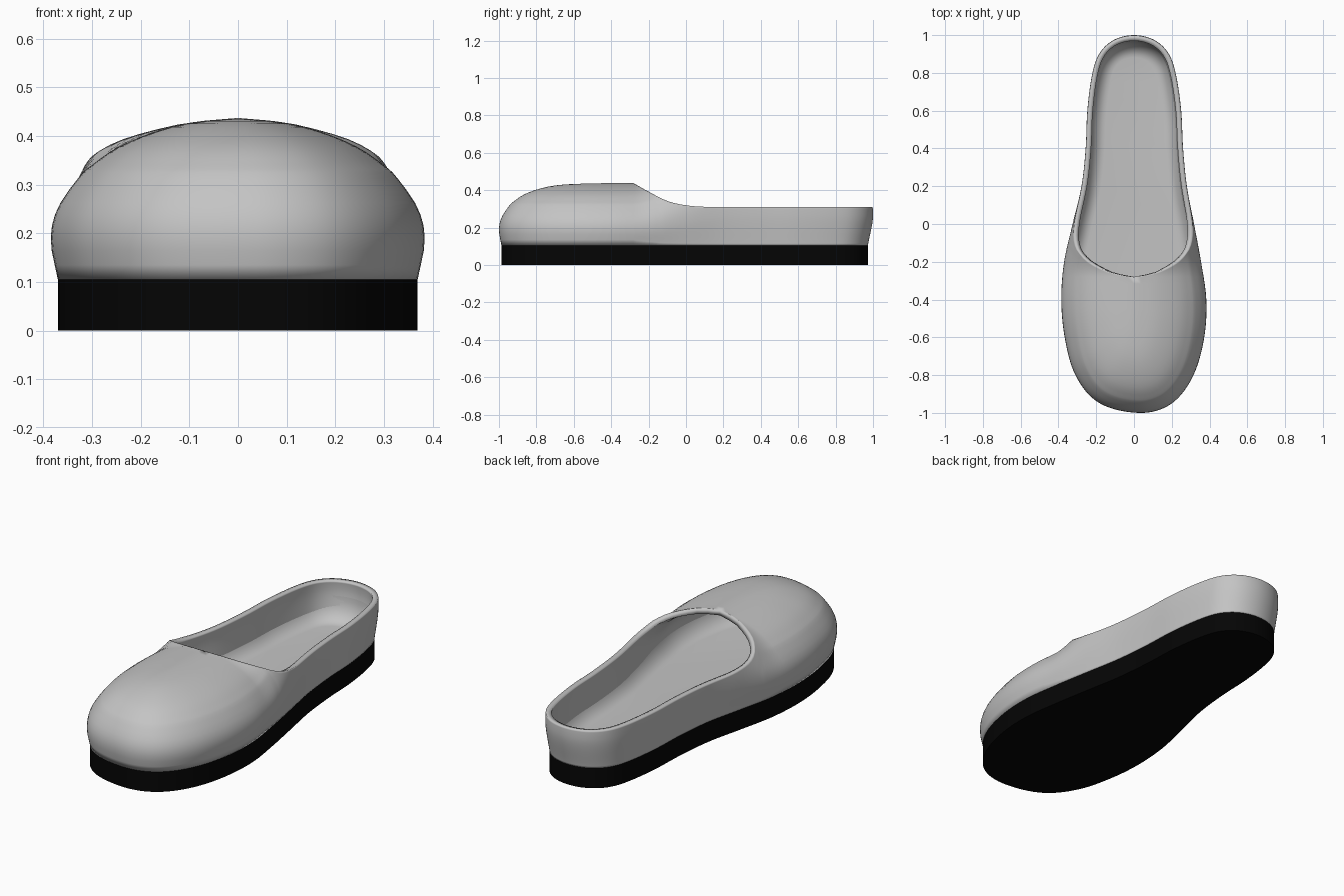
import bpy, bmesh, math
from mathutils import Vector

if "Cube" in bpy.data.objects:
    bpy.data.objects.remove(bpy.data.objects["Cube"])


def material(name, rgb, roughness):
    m = bpy.data.materials.new(name)
    m.use_nodes = True
    m.diffuse_color = (*rgb, 1)
    node = m.node_tree.nodes["Principled BSDF"]
    node.inputs["Base Color"].default_value = (*rgb, 1)
    node.inputs["Roughness"].default_value = roughness
    return m


def smooth_curve(ts, vs, t):
    """Cubic interpolation of values vs at knots ts."""
    n = len(ts)
    i = 0
    while i < n - 2 and t > ts[i + 1]:
        i += 1

    def slope(k):
        a, b = max(k - 1, 0), min(k + 1, n - 1)
        return (vs[b] - vs[a]) / (ts[b] - ts[a])
    h = ts[i + 1] - ts[i]
    s = min(max((t - ts[i]) / h, 0), 1)
    return ((1 + 2 * s) * (1 - s) ** 2 * vs[i] + s * (1 - s) ** 2 * h * slope(i)
            + s * s * (3 - 2 * s) * vs[i + 1] + s * s * (s - 1) * h * slope(i + 1))


# Plan outline: x of each side along the length
OUT_Y = [-1, -.95, -.8, -.6, -.4, -.2, 0, .2, .4, .6, .8, .9, .97, 1]
LEFT_X = [.04, .2, .315, .372, .383, .355, .318, .28, .26, .25, .22, .185, .115, 0]
RIGHT_X = [.04, -.18, -.31, -.367, -.385, -.37, -.325, -.278, -.256, -.247, -.22, -.185, -.115, 0]
OUT_T = [math.acos(-y) for y in OUT_Y]

# Cross-section of the upper: width factor and height
SEC_F = [.962, 1, .965, .85, .78, .65, .47, .26, 0]
SEC_Z = [.105, .185, .25, .315, .34, .375, .405, .427, .437]
SEC_U = list(range(len(SEC_F)))

# Height of the opening's edge along the length
RIM_Y = [-.28, -.2, -.1, 0, .1, .3, 1]
RIM_Z = [.437, .392, .342, .319, .311, .31, .31]

SOLE_TOP = SEC_Z[0]
FLOOR = .112
LEVELS = 22


def stretch(y):
    """Section grows taller toward the heel, giving upright walls."""
    s = min(max((y + .28) / .53, 0), 1)
    return 1 + s * s * (3 - 2 * s)


def section_end(y):
    """Section parameter at which the opening cuts the wall."""
    if y <= RIM_Y[0] + 1e-6:
        return SEC_U[-1]
    target = SOLE_TOP + (smooth_curve(RIM_Y, RIM_Z, y) - SOLE_TOP) / stretch(y)
    lo, hi = 0, SEC_U[-1]
    for _ in range(40):
        mid = (lo + hi) / 2
        if smooth_curve(SEC_U, SEC_Z, mid) < target:
            lo = mid
        else:
            hi = mid
    return lo


def column(theta, side):
    """Points up the wall from the sole to the opening or the ridge."""
    y = -math.cos(theta)
    x = smooth_curve(OUT_T, side, theta)
    cy = min(max(y, -.45), .28)
    fullness = .63 if y < cy else 1
    end = section_end(y)
    pts = []
    for k in range(LEVELS + 1):
        u = end * k / LEVELS
        f = max(smooth_curve(SEC_U, SEC_F, u), 0)
        z = smooth_curve(SEC_U, SEC_Z, u)
        pts.append(Vector((x * f, cy + (y - cy) * f ** fullness,
                           SOLE_TOP + (z - SOLE_TOP) * stretch(y))))
    return pts


# Columns run up one side and back down the other, denser at the opening's front
rim_t = math.acos(-RIM_Y[0])
thetas = [rim_t * i / 34 for i in range(35)]
thetas += [rim_t + (math.pi - rim_t) * (i / 56) ** 1.3 for i in range(1, 57)]
columns = [column(t, LEFT_X) for t in thetas]
columns += [column(t, RIGHT_X) for t in reversed(thetas[1:-1])]
outline = [c[0] for c in columns]


def loft(bm, strips):
    """Skin a closed loop of point strips; returns the vertex grid."""
    grid = [[bm.verts.new(p) for p in s] for s in strips]
    for i, a in enumerate(grid):
        b = grid[(i + 1) % len(grid)]
        for k in range(len(a) - 1):
            bm.faces.new((a[k], b[k], b[k + 1], a[k + 1]))
    return grid


def finish(bm, name, mat, angle):
    me = bpy.data.meshes.new(name)
    bm.to_mesh(me)
    bm.free()
    ob = bpy.data.objects.new(name, me)
    bpy.context.collection.objects.link(ob)
    me.materials.append(mat)
    bpy.ops.object.select_all(action='DESELECT')
    ob.select_set(True)
    bpy.context.view_layer.objects.active = ob
    bpy.ops.object.shade_smooth_by_angle(angle=math.radians(angle))
    return ob


grey = material("grey upper", (.55, .55, .55), .6)
black = material("black sole", (.0015, .0015, .0015), .8)

# Upper: walls and toe cap
bm = bmesh.new()
loft(bm, columns)
bmesh.ops.remove_doubles(bm, verts=bm.verts, dist=1e-4)
bmesh.ops.recalc_face_normals(bm, faces=bm.faces)
upper = finish(bm, "upper", grey, 50)
shell = upper.modifiers.new("wall thickness", 'SOLIDIFY')
shell.thickness = .028
shell.offset = -1

# Footbed: flat floor curving up into the walls
bm = bmesh.new()
strips = []
cove_width, cove_height = .085, .12
for i, p in enumerate(outline):
    along = outline[(i + 1) % len(outline)] - outline[i - 1]
    inward = Vector((-along.y, along.x, 0)).normalized()
    strip = []
    for k in range(9):
        a = math.pi / 2 * k / 8
        q = p + inward * (.006 + cove_width * (1 - math.cos(a)))
        q.z = FLOOR + cove_height * (1 - math.sin(a))
        strip.append(q)
    strips.append(strip)
grid = loft(bm, strips)
bm.faces.new([s[-1] for s in grid])
bmesh.ops.recalc_face_normals(bm, faces=bm.faces)
# The floor must face up into the shoe
if max(bm.faces, key=lambda f: f.calc_area()).normal.z < 0:
    bmesh.ops.reverse_faces(bm, faces=bm.faces)
finish(bm, "footbed", grey, 60)

# Sole: the outline extruded down to the ground
bm = bmesh.new()
base = bm.faces.new([bm.verts.new((p.x, p.y, 0)) for p in outline])
top = bmesh.ops.extrude_face_region(bm, geom=[base])
bmesh.ops.translate(bm, vec=(0, 0, SOLE_TOP),
                    verts=[v for v in top["geom"] if isinstance(v, bmesh.types.BMVert)])
bmesh.ops.recalc_face_normals(bm, faces=bm.faces)
finish(bm, "sole", black, 40)
